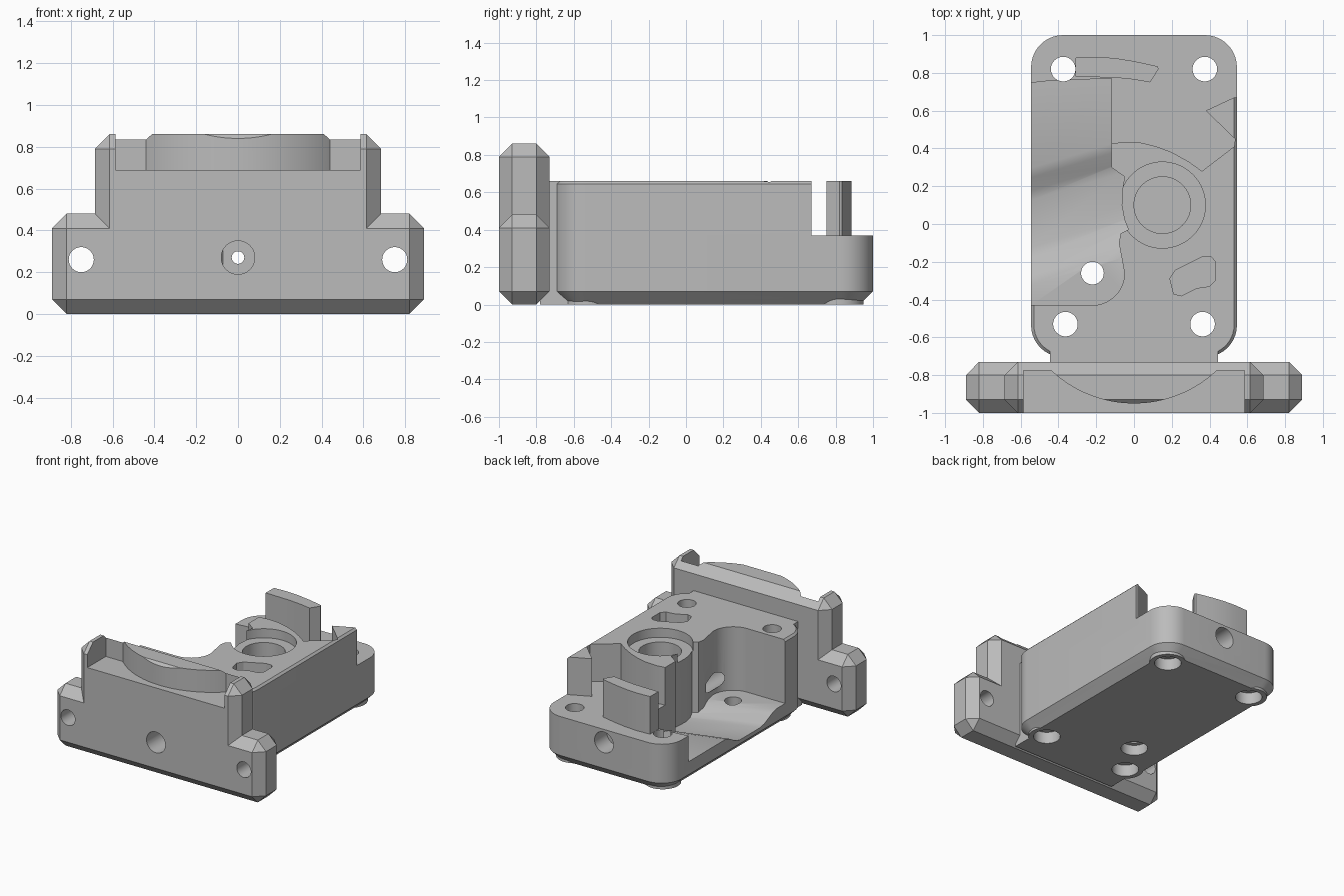
import bpy
import bmesh
from math import sin, cos, pi, radians

cube = bpy.data.objects.get("Cube")
if cube:
    bpy.data.objects.remove(cube)

grey = bpy.data.materials.new("plain grey")
grey.use_nodes = True
colour = (0.5, 0.5, 0.5, 1)
grey.diffuse_color = colour
grey.node_tree.nodes["Principled BSDF"].inputs["Base Color"].default_value = colour


def to_object(name, bm):
    bmesh.ops.recalc_face_normals(bm, faces=bm.faces[:])
    mesh = bpy.data.meshes.new(name)
    bm.to_mesh(mesh)
    bm.free()
    obj = bpy.data.objects.new(name, mesh)
    bpy.context.collection.objects.link(obj)
    return obj


def loft(name, rings):
    """Closed solid through rings of equal point count."""
    bm = bmesh.new()
    loops = [[bm.verts.new(p) for p in ring] for ring in rings]
    n = len(loops[0])
    for a, b in zip(loops, loops[1:]):
        for i in range(n):
            j = (i + 1) % n
            bm.faces.new((a[i], a[j], b[j], b[i]))
    bm.faces.new(loops[0][::-1])
    bm.faces.new(loops[-1])
    return to_object(name, bm)


def prism(name, points, low, high, axis="Z"):
    place = {"X": lambda a, b, t: (t, a, b),
             "Y": lambda a, b, t: (a, t, b),
             "Z": lambda a, b, t: (a, b, t)}[axis]
    return loft(name, [[place(a, b, t) for a, b in points] for t in (low, high)])


def cylinder(name, a, b, radius, low, high, axis="Z", sides=48):
    ring = [(a + radius * cos(2 * pi * i / sides), b + radius * sin(2 * pi * i / sides))
            for i in range(sides)]
    return prism(name, ring, low, high, axis)


def box(name, x, y0, y1, z0, z1, chamfer=0):
    obj = prism(name, [(-x, y0), (x, y0), (x, y1), (-x, y1)], z0, z1)
    if chamfer:
        bm = bmesh.new()
        bm.from_mesh(obj.data)
        bmesh.ops.bevel(bm, geom=bm.edges[:], offset=chamfer, offset_type="OFFSET",
                        segments=1, profile=0.5, affect="EDGES")
        bm.to_mesh(obj.data)
        bm.free()
    return obj


def boolean(obj, tool, operation="DIFFERENCE"):
    mod = obj.modifiers.new("boolean", "BOOLEAN")
    mod.operation = operation
    mod.solver = "EXACT"
    mod.object = tool
    bpy.context.view_layer.update()
    graph = bpy.context.evaluated_depsgraph_get()
    mesh = bpy.data.meshes.new_from_object(obj.evaluated_get(graph))
    obj.modifiers.clear()
    obj.data = mesh
    bpy.data.objects.remove(tool)


def rounded_ring(z, inset, radius=0.17, steps=10):
    """Rounded rectangle of the body plan, shrunk by inset."""
    cx, back, front = 0.545 - radius, 1 - radius, radius - 0.705
    r = radius - inset
    points = []
    for k, (x, y) in enumerate([(cx, back), (-cx, back), (-cx, front), (cx, front)]):
        for i in range(steps + 1):
            t = (k + i / steps) * pi / 2
            points.append((x + r * cos(t), y + r * sin(t), z))
    return points


# Front plate: two chamfered blocks joined into a stepped shape
plate = box("front_plate", 0.89, -1, -0.73, 0, 0.48, 0.07)
boolean(plate, box("upper_block", 0.685, -1, -0.73, 0, 0.86, 0.07), "UNION")

# Front recess, leaving a round segment standing
recess = box("recess", 0.585, -1.2, -0.775, 0.69, 1)
boolean(recess, cylinder("segment", 0, -0.31, 0.64, 0.6, 1.1, sides=128))
boolean(plate, recess)
for side in (-1, 1):
    boolean(plate, cylinder("wing_hole", side * 0.75, 0.26, 0.06, -1.2, -0.5, "Y"))

# Main body with chamfered rim, neck and screw bosses
body = loft("main_body", [rounded_ring(0, 0.07), rounded_ring(0.07, 0),
                          rounded_ring(0.645, 0), rounded_ring(0.66, 0.015)])
boolean(body, box("neck", 0.445, -0.78, -0.55, 0, 0.66), "UNION")
screws = [(s * x, y) for x, y in ((0.375, 0.82), (0.363, -0.53)) for s in (-1, 1)]
for x, y in screws:
    boolean(body, cylinder("boss", x, y, 0.13, 0, 0.12), "UNION")

# Lower rear ledge
ledge = [(-0.7, 1.2), (0.7, 1.2), (0.7, 0.67), (0.53, 0.67), (0.38, 0.6),
         (0.535, 0.45), (0.53, 0.41), (0.36, 0.28), (0.29, 0.33), (0.2, 0.38),
         (0.12, 0.41), (0.04, 0.43), (-0.05, 0.435), (-0.12, 0.425), (-0.7, 0.425)]
boolean(body, prism("ledge_cut", ledge, 0.37, 1))

# Side pocket with a sloping trough floor
corner = [(-0.22 + 0.17 * cos(t), -0.26 + 0.17 * sin(t))
          for t in (-i * pi / 20 for i in range(11))]
plan = [(-0.7, 0.73), (-0.43, 0.76), (-0.12, 0.77), (-0.12, 0.3), (-0.05, 0.25),
        (-0.06, 0.19), (-0.065, 0.1), (-0.05, 0.02), (-0.03, -0.03),
        (-0.07, -0.05), (-0.08, -0.1)] + corner + [(-0.7, -0.43)]
floor = [(-0.6, 0.17), (-0.25, 0.17), (-0.2, 0.155), (-0.1, 0.11), (-0.05, 0.1),
         (0.2, 0.1), (0.25, 0.115), (0.32, 0.155), (0.37, 0.17), (0.95, 0.17),
         (0.95, 1), (-0.6, 1)]
pocket = prism("pocket_cut", floor, -0.65, 0.05, "X")
for v in pocket.data.vertices:
    v.co.y += 0.3 * (v.co.x + 0.3)
boolean(pocket, prism("pocket_plan", plan, 0, 0.9), "INTERSECT")
boolean(body, pocket)

# Stepped bore and small blind slot
boolean(body, cylinder("bore_step", 0.15, 0.1, 0.228, 0.59, 1, sides=64))
boolean(body, cylinder("bore", 0.15, 0.1, 0.15, 0.15, 0.9, sides=64))
slot = [(0.19, -0.29), (0.22, -0.245), (0.36, -0.175), (0.41, -0.175), (0.43, -0.2),
        (0.43, -0.3), (0.4, -0.33), (0.33, -0.34), (0.25, -0.38), (0.21, -0.37)]
boolean(body, prism("slot_cut", slot, 0.3, 1))

# Vertical screw holes with counterbores underneath
for x, y in screws:
    boolean(body, cylinder("screw_hole", x, y, 0.065, -0.1, 1))
    boolean(body, cylinder("counterbore", x, y, 0.095, -0.1, 0.09))
boolean(body, cylinder("pocket_hole", -0.22, -0.26, 0.06, -0.1, 1))
boolean(body, cylinder("counterbore", -0.22, -0.26, 0.095, -0.1, 0.08))

# Long horizontal bolt hole, wide at both ends
for part in (plate, body):
    boolean(part, cylinder("bolt_hole", 0, 0.27, 0.03, -1.1, 1.1, "Y"))
    boolean(part, cylinder("front_bore", 0, 0.27, 0.08, -1.1, -0.14, "Y"))
boolean(body, cylinder("rear_bore", 0, 0.27, 0.08, 0.85, 1.1, "Y"))

# Curved guide wall on the ledge
guide = prism("guide_wall", [(-0.31, 0.88), (-0.2, 0.885), (-0.1, 0.878), (0, 0.862),
                             (0.125, 0.835), (0.13, 0.82), (0.085, 0.75), (0, 0.765),
                             (-0.1, 0.775), (-0.31, 0.78)], 0.35, 0.66)

# Finish: one colour, smooth curves, sharp edges
bpy.ops.object.select_all(action="DESELECT")
for obj in (plate, body, guide):
    obj.data.materials.clear()
    obj.data.materials.append(grey)
    for face in obj.data.polygons:
        face.material_index = 0
    obj.select_set(True)
bpy.context.view_layer.objects.active = body
bpy.ops.object.shade_smooth_by_angle(angle=radians(25))
